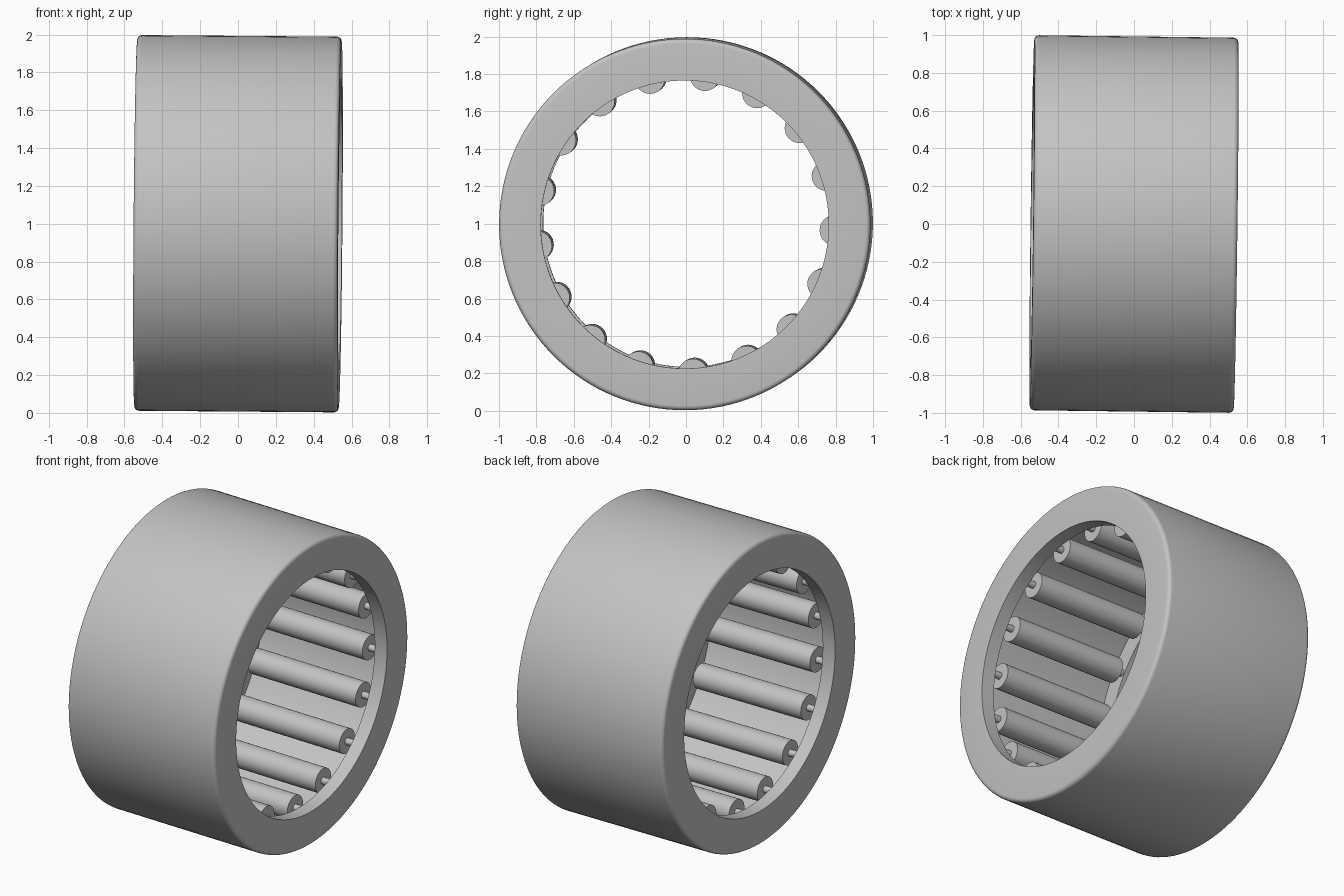
import bpy, bmesh, math
from mathutils import Matrix, Vector

cube = bpy.data.objects.get("Cube")
if cube:
    bpy.data.objects.remove(cube)

# Dimensions
HALF, R_OUT, R_LIP, R_GROOVE = 0.54, 0.993, 0.77, 0.885
LIP, FILLET = 0.09, 0.025
COUNT, R_ROLLER, R_PITCH, HALF_ROLLER = 17, 0.08, 0.80, 0.395
PHASE = math.radians(-2.3)

# The bearing lies along x with a very slight tilt
TILT = (Matrix.Translation((0, 0, 1)) @ Matrix.Rotation(-0.0125, 4, "Z")
        @ Matrix.Rotation(0.008, 4, "Y"))

steel = bpy.data.materials.new("grey steel")
steel.use_nodes = True
COLOR = (0.55, 0.55, 0.55, 1)
steel.diffuse_color = COLOR
steel.node_tree.nodes["Principled BSDF"].inputs["Base Color"].default_value = COLOR


def lathe(name, profile, segments, placement, closed=False):
    """Revolve an (x, radius) profile around the x axis."""
    bm = bmesh.new()
    verts = [bm.verts.new((x, 0, r)) for x, r in profile]
    edges = [bm.edges.new(pair) for pair in zip(verts, verts[1:])]
    if closed:
        edges.append(bm.edges.new((verts[-1], verts[0])))
    bmesh.ops.spin(bm, geom=verts + edges, cent=(0, 0, 0), axis=(1, 0, 0),
                   angle=math.tau, steps=segments, use_merge=False)
    bmesh.ops.remove_doubles(bm, verts=bm.verts, dist=1e-5)
    bmesh.ops.recalc_face_normals(bm, faces=bm.faces)
    mesh = bpy.data.meshes.new(name)
    bm.to_mesh(mesh)
    bm.free()
    mesh.materials.append(steel)
    obj = bpy.data.objects.new(name, mesh)
    obj.matrix_world = placement
    bpy.context.collection.objects.link(obj)
    bpy.ops.object.select_all(action="DESELECT")
    obj.select_set(True)
    bpy.context.view_layer.objects.active = obj
    bpy.ops.object.shade_smooth_by_angle(angle=math.radians(30))
    return obj


# Outer ring: rounded outer rims, square lips and an inner groove
rim = [(HALF - FILLET + FILLET * math.sin(a), R_OUT - FILLET + FILLET * math.cos(a))
       for a in (math.pi / 2 * i / 5 for i in range(6))]
right = rim + [(HALF, R_LIP), (HALF - LIP, R_LIP), (HALF - LIP, R_GROOVE)]
left = [(-x, r) for x, r in reversed(right)]
lathe("outer_ring", right + left, 128, TILT, closed=True)

# Rollers, each with a thin pin at both ends that runs into the lips
PIN, PIN_END = 0.022, HALF - LIP + 0.03
half = [(HALF_ROLLER, R_ROLLER), (HALF_ROLLER, PIN), (PIN_END, PIN), (PIN_END, 0)]
roller_profile = [(-x, r) for x, r in reversed(half)] + half
for i in range(COUNT):
    a = PHASE + math.tau * i / COUNT
    spot = Vector((0, R_PITCH * math.cos(a), R_PITCH * math.sin(a)))
    lathe(f"roller_{i + 1}", roller_profile, 32, TILT @ Matrix.Translation(spot))
